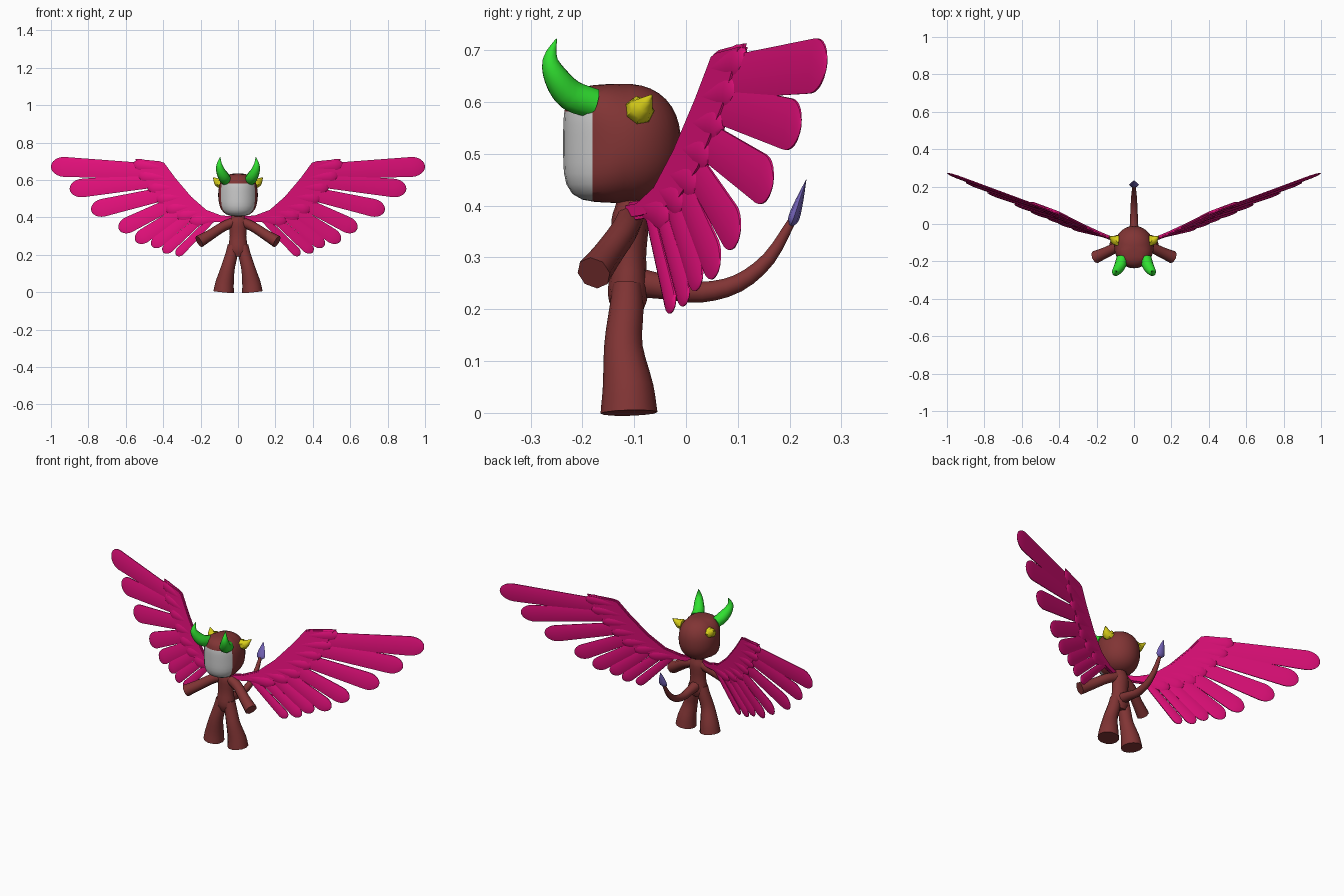
import bpy, bmesh, math
from mathutils import Vector

cube = bpy.data.objects.get("Cube")
if cube:
    bpy.data.objects.remove(cube, do_unlink=True)


def material(name, rgb):
    m = bpy.data.materials.new(name)
    m.use_nodes = True
    m.diffuse_color = (*rgb, 1)
    m.node_tree.nodes["Principled BSDF"].inputs["Base Color"].default_value = (*rgb, 1)
    return m


SKIN = material("dark red skin", (0.22, 0.035, 0.035))
WING = material("pink wing", (0.78, 0.005, 0.2))
MASK = material("pale grey mask", (0.6, 0.6, 0.6))
HORN = material("green horn", (0.03, 0.75, 0.03))
EAR = material("yellow ear", (0.7, 0.63, 0.01))
TIP = material("violet tail tip", (0.18, 0.13, 0.5))


def finish(name, bm, mats, mirror=False, angle=50):
    bmesh.ops.recalc_face_normals(bm, faces=bm.faces)
    me = bpy.data.meshes.new(name)
    bm.to_mesh(me)
    bm.free()
    for m in mats:
        me.materials.append(m)
    me.shade_smooth()
    me.set_sharp_from_angle(angle=math.radians(angle))
    ob = bpy.data.objects.new(name, me)
    bpy.context.collection.objects.link(ob)
    if mirror:
        ob.modifiers.new("mirror", 'MIRROR')
    return ob


def smooth_path(keys, steps=3):
    """Catmull-Rom through (x, y, z, radius) keys."""
    k = [Vector(p) for p in keys]
    k = [2 * k[0] - k[1]] + k + [2 * k[-1] - k[-2]]
    out = []
    for a, b, c, d in zip(k, k[1:], k[2:], k[3:]):
        for i in range(steps):
            t = i / steps
            out.append((2 * b + (c - a) * t + (2 * a - 5 * b + 4 * c - d) * t * t
                        + (3 * b - a - 3 * c + d) * t ** 3) / 2)
    return out + [k[-2]]


def loft(bm, path, hint=(0, 1, 0), flat=1.0, sides=12):
    """Tube along (x, y, z, radius); flat squashes it along the hint axis."""
    pts = [p.to_3d() for p in path]
    rings = []
    for i, p in enumerate(path):
        t = (pts[min(i + 1, len(pts) - 1)] - pts[max(i - 1, 0)]).normalized()
        u = Vector(hint)
        u = (u - t * u.dot(t)).normalized()
        v = t.cross(u)
        r = max(p[3], 0.0008)
        rings.append([bm.verts.new(pts[i] + r * (u * flat * math.cos(a) + v * math.sin(a)))
                      for a in (math.tau * j / sides for j in range(sides))])
    for a, b in zip(rings, rings[1:]):
        for j in range(sides):
            n = (j + 1) % sides
            bm.faces.new((a[j], a[n], b[n], b[j]))
    bm.faces.new(rings[0])
    bm.faces.new(rings[-1])


def tube(name, keys, mat, mirror=False, **kw):
    bm = bmesh.new()
    loft(bm, smooth_path(keys), **kw)
    return finish(name, bm, [mat], mirror)


# Head: rounded ball, boxier at the front, with the mask cut in
bm = bmesh.new()
bmesh.ops.create_uvsphere(bm, u_segments=28, v_segments=20, radius=1)
for v in bm.verts:
    n = v.co.copy()
    p = 2.3 + 1.9 * max(0, min(1, -n.y * 1.6))
    s = (math.hypot(n.x, n.y) ** p + abs(n.z) ** p) ** (-1 / p)
    depth = 0.117 if n.y < 0 else 0.11
    v.co = Vector((n.x * 0.106, n.y * depth, n.z * 0.115)) * s + Vector((0, -0.12, 0.52))
for co, no in (((0, -0.18, 0), (0, 1, 0)), ((0, 0, 0.582), (0, 0, 1))):
    bmesh.ops.bisect_plane(bm, geom=bm.verts[:] + bm.edges[:] + bm.faces[:],
                           plane_co=co, plane_no=no)
for f in bm.faces:
    c = f.calc_center_median()
    f.material_index = int(c.y < -0.18 and c.z < 0.582)
finish("head", bm, [SKIN, MASK])

# Torso and limbs
tube("torso", [(0, -0.112, 0.19, 0.035), (0, -0.112, 0.23, 0.052), (0, -0.11, 0.3, 0.044),
               (0, -0.108, 0.37, 0.048), (0, -0.108, 0.405, 0.036), (0, -0.11, 0.44, 0.03)],
     SKIN, flat=0.75)
tube("legs", [(0.027, -0.113, 0.25, 0.028), (0.035, -0.115, 0.2, 0.033),
              (0.054, -0.121, 0.13, 0.037), (0.071, -0.112, 0.05, 0.049),
              (0.077, -0.11, 0, 0.055)], SKIN, True)
tube("arms", [(0.02, -0.108, 0.375, 0.027), (0.08, -0.12, 0.35, 0.027),
              (0.15, -0.152, 0.305, 0.029), (0.208, -0.178, 0.27, 0.034)],
     SKIN, True, hint=(0, 0, 1), sides=8)

# Tail with a spade tip
tube("tail", [(0, -0.1, 0.253, 0.03), (0, -0.03, 0.241, 0.024), (0, 0.03, 0.233, 0.021),
              (0, 0.1, 0.25, 0.018), (0, 0.16, 0.298, 0.014), (0, 0.207, 0.375, 0.008)],
     SKIN, hint=(1, 0, 0), sides=10)
tube("tail_tip", [(0, 0.202, 0.362, 0.012), (0, 0.208, 0.376, 0.026), (0, 0.219, 0.41, 0.018),
                  (0, 0.232, 0.45, 0.001)], TIP, flat=0.42, sides=8)

# Curved horns and small pointed ears
tube("horns", [(0.062, -0.178, 0.597, 0.03), (0.074, -0.222, 0.613, 0.031),
               (0.092, -0.25, 0.647, 0.025), (0.1, -0.262, 0.683, 0.015),
               (0.095, -0.25, 0.722, 0.001)], HORN, True, hint=(1, 0, 0), sides=10)
tube("ears", [(0.083, -0.09, 0.583, 0.029), (0.106, -0.086, 0.587, 0.024),
              (0.132, -0.066, 0.613, 0.002)], EAR, True, sides=7)


# Wings: drawn upright in x and z, then leaned onto a slanted plane
def lean(bm):
    for v in bm.verts:
        v.co.y += 0.36 * v.co.x + 0.117 * v.co.z - 0.167


def feather(bm, root, tip, width, thick):
    a, b = Vector((root[0], 0, root[1])), Vector((tip[0], 0, tip[1]))
    end = 1 - width * 1.3 / (b - a).length
    path = []
    for i in range(5):
        t = end * i / 4
        path.append((*a.lerp(b, t), width * (0.75 + 0.25 * t / end)))
    for i in range(1, 7):
        q = i / 6 * math.pi / 2
        path.append((*a.lerp(b, end + (1 - end) * math.sin(q)), width * math.cos(q)))
    loft(bm, [Vector(p) for p in path], flat=thick / width, sides=10)


flight = [((0.42, 0.645), (1.0, 0.673), 0.056), ((0.42, 0.6), (0.9, 0.55), 0.052),
          ((0.38, 0.53), (0.785, 0.437), 0.05), ((0.34, 0.48), (0.637, 0.335), 0.045),
          ((0.28, 0.45), (0.547, 0.272), 0.041), ((0.23, 0.43), (0.46, 0.245), 0.035),
          ((0.18, 0.41), (0.4, 0.213), 0.03), ((0.14, 0.39), (0.33, 0.197), 0.025)]
bm = bmesh.new()
for root, tip, width in flight:
    feather(bm, root, tip, width, 0.007)
lean(bm)
finish("flight_feathers", bm, [WING], True)

covert = [((0.4, 0.665), (0.56, 0.685)), ((0.37, 0.61), (0.535, 0.625)),
          ((0.34, 0.56), (0.485, 0.56)), ((0.3, 0.51), (0.44, 0.5)),
          ((0.25, 0.46), (0.39, 0.445)), ((0.2, 0.43), (0.33, 0.405)),
          ((0.12, 0.4), (0.26, 0.38))]
bm = bmesh.new()
for root, tip in covert:
    feather(bm, root, tip, 0.033, 0.012)
lean(bm)
finish("covert_feathers", bm, [WING], True)

# Wing arm: flat plate under the coverts with a soft edge
outline = [(0.02, 0.405), (0.09, 0.41), (0.17, 0.44), (0.25, 0.51), (0.335, 0.61),
           (0.395, 0.692), (0.42, 0.7), (0.55, 0.713), (0.5, 0.6), (0.4, 0.47),
           (0.3, 0.4), (0.12, 0.375), (0.02, 0.37)]
bm = bmesh.new()
face = bm.faces.new([bm.verts.new((x, -0.009, z)) for x, z in outline])
side = bmesh.ops.extrude_face_region(bm, geom=[face])
bmesh.ops.translate(bm, vec=(0, 0.018, 0),
                    verts=[g for g in side["geom"] if isinstance(g, bmesh.types.BMVert)])
rim = [e for e in bm.edges if abs(e.verts[0].co.y - e.verts[1].co.y) < 0.001]
bmesh.ops.bevel(bm, geom=rim, offset=0.006, segments=2, affect='EDGES')
lean(bm)
finish("wing_arms", bm, [WING], True)
